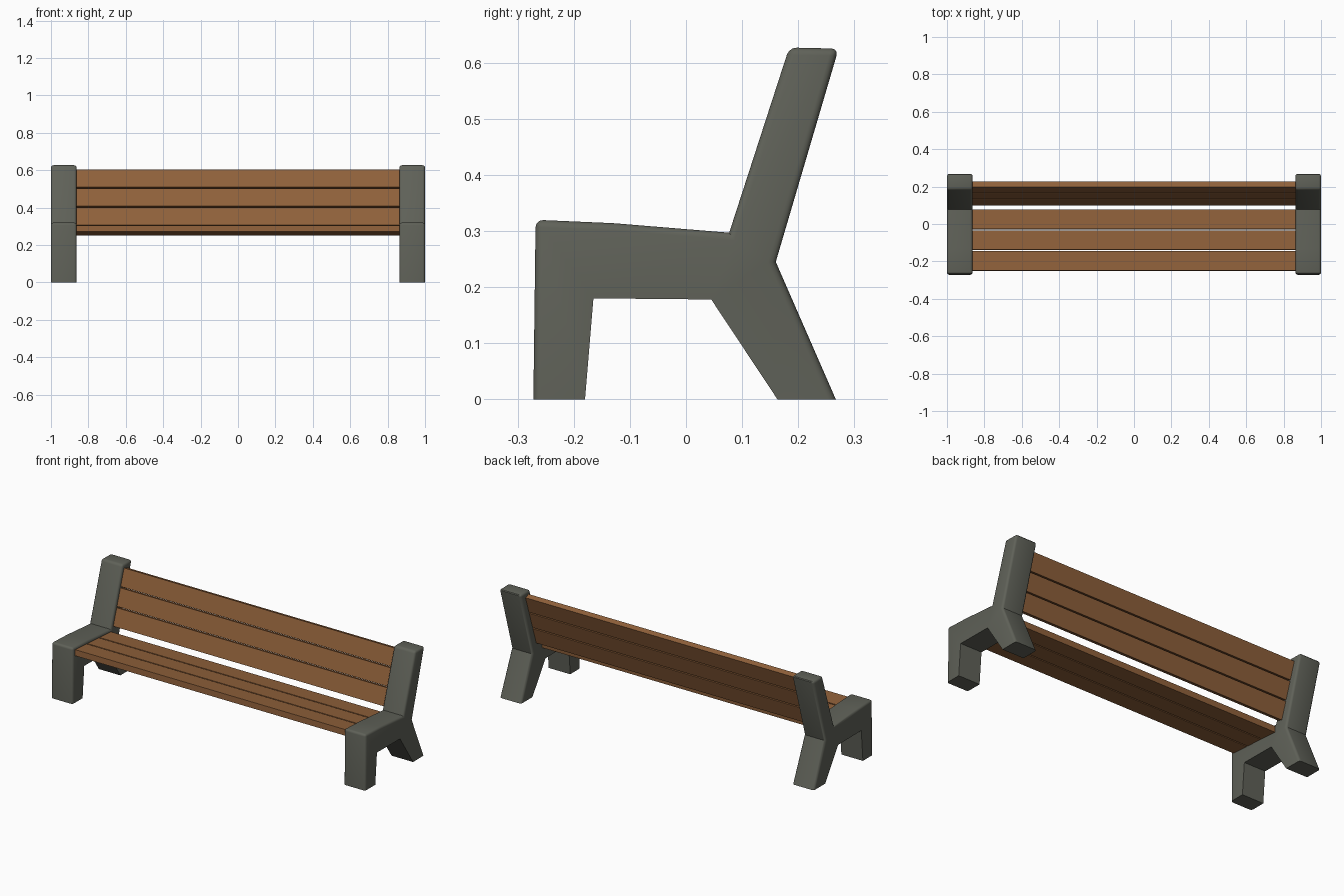
import bpy, bmesh, math
from mathutils import Vector

if "Cube" in bpy.data.objects:
    bpy.data.objects.remove(bpy.data.objects["Cube"])


def material(name, color):
    m = bpy.data.materials.new(name)
    m.diffuse_color = color
    m.use_nodes = True
    m.node_tree.nodes["Principled BSDF"].inputs["Base Color"].default_value = m.diffuse_color
    return m


stone = material("dark_stone", (0.115, 0.12, 0.098, 1))
wood = material("wood", (0.28, 0.12, 0.043, 1))


def extrude_profile(name, pts, x0, x1, mat):
    """Extrude a (y, z) outline along x."""
    bm = bmesh.new()
    face = bm.faces.new([bm.verts.new((x0, y, z)) for y, z in pts])
    ext = bmesh.ops.extrude_face_region(bm, geom=[face])
    moved = [v for v in ext["geom"] if isinstance(v, bmesh.types.BMVert)]
    bmesh.ops.translate(bm, vec=(x1 - x0, 0, 0), verts=moved)
    bmesh.ops.recalc_face_normals(bm, faces=bm.faces)
    mesh = bpy.data.meshes.new(name)
    bm.to_mesh(mesh)
    bm.free()
    ob = bpy.data.objects.new(name, mesh)
    bpy.context.collection.objects.link(ob)
    mesh.materials.append(mat)
    return ob


# Cast end frames: front leg, seat arm, backrest post and splayed rear leg
OUTLINE = [(-0.272, 0), (-0.268, 0.32), (-0.13, 0.314), (0.077, 0.297),
           (0.184, 0.627), (0.272, 0.625), (0.16, 0.245), (0.267, 0),
           (0.163, 0), (0.045, 0.178), (-0.165, 0.18), (-0.18, 0)]
ROUND_CORNERS = [(-0.268, 0.32), (0.184, 0.627), (0.272, 0.625)]


def end_frame(name, x0, x1):
    ob = extrude_profile(name, OUTLINE, x0, x1, stone)
    bm = bmesh.new()
    bm.from_mesh(ob.data)
    rounded = []
    for e in bm.edges:
        a, b = (v.co for v in e.verts)
        if abs(a.x - b.x) > 0.01:
            # crosswise corners at the seat front and post top
            if any(math.hypot(a.y - y, a.z - z) < 1e-4 for y, z in ROUND_CORNERS):
                rounded.append(e)
        else:
            # rim of the outer outline, leaving feet and leg arch crisp
            mid = (a + b) / 2
            arch = -0.18 < mid.y < 0.12 and mid.z < 0.2
            if mid.z > 0.01 and not arch:
                rounded.append(e)
    bmesh.ops.bevel(bm, geom=rounded, offset=0.013, segments=3, profile=0.5,
                    affect='EDGES', clamp_overlap=True)
    bm.to_mesh(ob.data)
    bm.free()
    bpy.ops.object.select_all(action='DESELECT')
    bpy.context.view_layer.objects.active = ob
    ob.select_set(True)
    bpy.ops.object.shade_smooth_by_angle(angle=math.radians(35))


end_frame("right_end_frame", 0.863, 1.0)
end_frame("left_end_frame", -1.0, -0.863)


# Rows of planks laid along a sloping (y, z) line
def planks(name, start, end, thickness, gap, count=3):
    s, e = Vector(start), Vector(end)
    d = (e - s).normalized()
    n = Vector((d.y, -d.x)) * thickness
    width = ((e - s).length - gap * (count - 1)) / count
    for i in range(count):
        a = s + d * i * (width + gap)
        b = a + d * width
        extrude_profile(f"{name}_{i + 1}", [a, b, b + n, a + n], -0.875, 0.875, wood)


planks("seat_plank", (-0.248, 0.305), (0.077, 0.284), 0.034, 0.007)
planks("back_plank", (0.099, 0.307), (0.197, 0.605), 0.031, 0.007)
